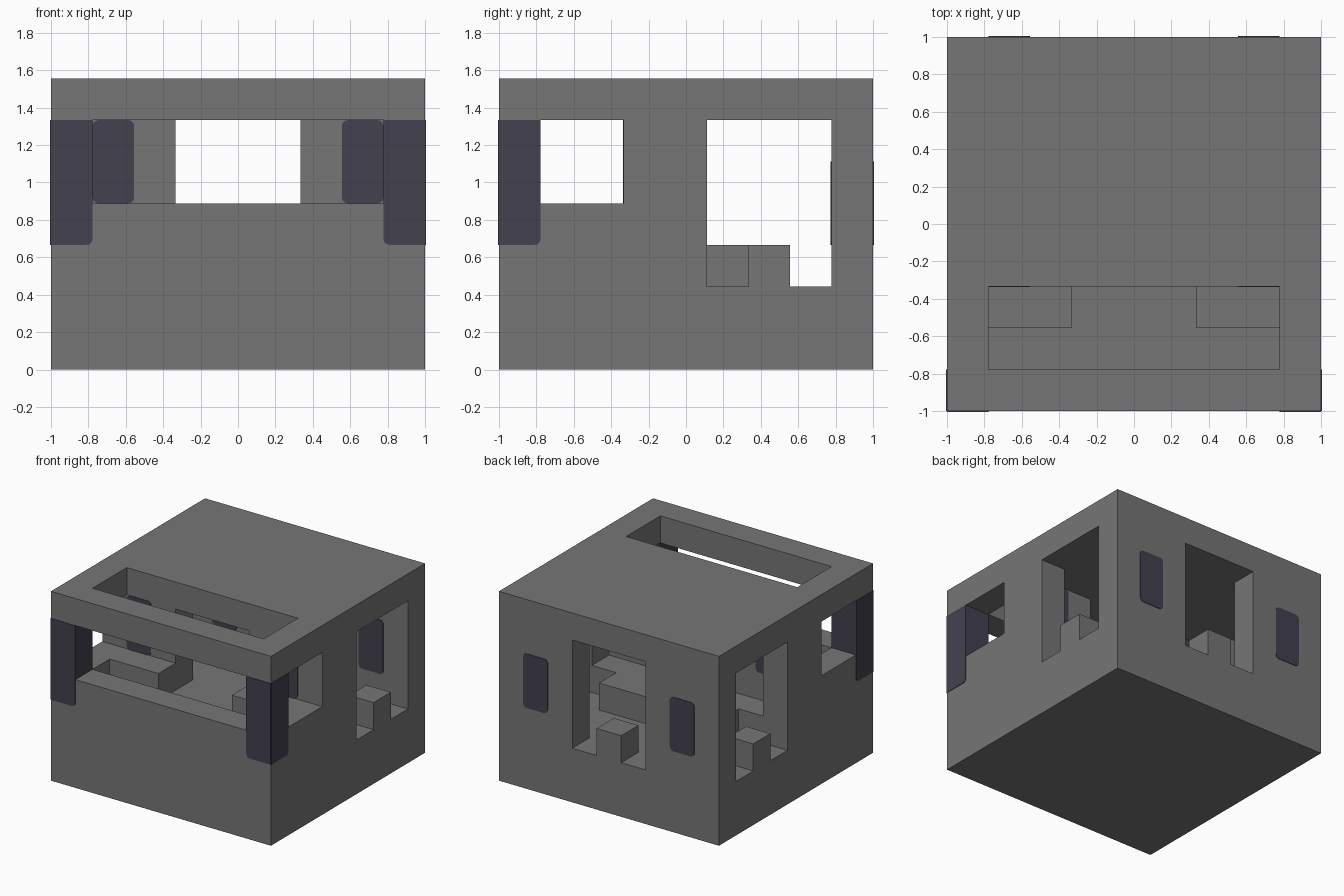
import bpy, bmesh, math
from mathutils import Matrix

if "Cube" in bpy.data.objects:
    bpy.data.objects.remove(bpy.data.objects["Cube"], do_unlink=True)

U = 2 / 9           # one building module
E = 0.02            # how far inlays stand proud, in modules
# Modules run 0-9 in x and y, 0-7 in z
TO_WORLD = Matrix.Scale(U, 4) @ Matrix.Translation((-4.5, -4.5, 0))


def material(name, rgb):
    m = bpy.data.materials.new(name)
    m.use_nodes = True
    m.diffuse_color = (*rgb, 1)
    m.node_tree.nodes["Principled BSDF"].inputs["Base Color"].default_value = (*rgb, 1)
    return m


GREY = material("hull grey", (0.18, 0.18, 0.183))
DARK = material("dark blue glass", (0.055, 0.053, 0.078))


def add(name, bm, mat):
    mesh = bpy.data.meshes.new(name)
    bmesh.ops.recalc_face_normals(bm, faces=bm.faces)
    bm.to_mesh(mesh)
    bm.free()
    mesh.materials.append(mat)
    ob = bpy.data.objects.new(name, mesh)
    bpy.context.collection.objects.link(ob)
    return ob


def box(name, x, y, z, mat=GREY, round_axis=None, keep=lambda c: True):
    """Box between module limits; edges along round_axis that pass keep are rounded."""
    bm = bmesh.new()
    bmesh.ops.create_cube(bm, size=1)
    for v in bm.verts:
        v.co = [r[0] if c < 0 else r[1] for c, r in zip(v.co, (x, y, z))]
    if round_axis is not None:
        edges = []
        for e in bm.edges:
            d = e.verts[1].co - e.verts[0].co
            mid = (e.verts[0].co + e.verts[1].co) / 2
            if abs(d[round_axis]) > 0.99 * d.length and keep(mid):
                edges.append(e)
        bmesh.ops.bevel(bm, geom=edges, offset=0.14, segments=4, profile=0.5,
                        affect='EDGES')
    return add(name, bm, mat)


def mirror(r):
    return (9 - r[1], 9 - r[0])


parts = []

# Hull: a solid block with rooms and openings cut out
hull = box("hull", (0, 9), (0, 9), (0, 7))
parts.append(hull)
cuts = [
    ((1, 8), (1, 3), (3, 6)),        # cab
    ((3, 6), (2.5, 4.5), (3, 6)),    # passage through the partition
    ((1, 8), (4, 8), (3, 6)),        # rear hall
    ((1, 8), (6, 8), (2, 3.5)),      # lower hall floor
    ((1, 8), (-1, 1.5), (4, 6)),     # front window
    ((1, 8), (1, 3), (5.5, 8)),      # roof hatch
    ((3, 6), (7.5, 10), (2, 6)),     # back door
]
side_cuts = [
    ((-1, 1.5), (1, 3), (4, 6)),     # side window
    ((-1, 1.5), (5, 8), (2, 6)),     # side door
    ((1, 2), (5, 6.5), (2, 3.5)),    # notch in the raised floor by the door
    ((-1, 1), (-1, 1), (4, 6)),      # space for the corner pillar
]
for x, y, z in side_cuts:
    cuts += [(x, y, z), (mirror(x), y, z)]

for limits in cuts:
    cutter = box("cutter", *limits)
    cutter.hide_render = True
    mod = hull.modifiers.new("cut", 'BOOLEAN')
    mod.operation = 'DIFFERENCE'
    mod.solver = 'EXACT'
    mod.object = cutter
    bpy.context.view_layer.update()
    bpy.context.view_layer.objects.active = hull
    bpy.ops.object.modifier_apply(modifier=mod.name)
    bpy.data.objects.remove(cutter, do_unlink=True)

# Block in the middle of the back door
parts.append(box("back_door_block", (4, 5), (8, 9), (2, 3)))

for side in ("right", "left"):
    fx = (lambda r: r) if side == "right" else mirror
    # Cab seat and side door block
    parts.append(box(side + "_seat", fx((1, 3)), (2, 3), (3, 4)))
    parts.append(box(side + "_door_block", fx((0, 1)), (6, 7), (2, 3)))
    # Corner pillar with the glass wrapping down over both outer faces
    parts.append(box(side + "_pillar", fx((0, 1)), (0, 1), (4, 6), DARK))
    parts.append(box(side + "_pillar_front_glass", fx((0, 1)), (-E, E), (3, 6), DARK, 1,
                     lambda c: c.z < 4 and 0.5 < c.x < 8.5))
    parts.append(box(side + "_pillar_side_glass", fx((-E, E)), (0, 1), (3, 6), DARK, 0,
                     lambda c: c.z < 4 and c.y > 0.5))
    # Rounded panes through the back wall and the cab partition
    parts.append(box(side + "_back_pane", fx((1, 2)), (8 - E, 9 + E), (3, 5), DARK, 1))
    parts.append(box(side + "_partition_pane", fx((1, 2)), (3 - E, 4 + E), (4, 6), DARK, 1))

for ob in parts:
    ob.data.transform(TO_WORLD)
    ob.data.update()
